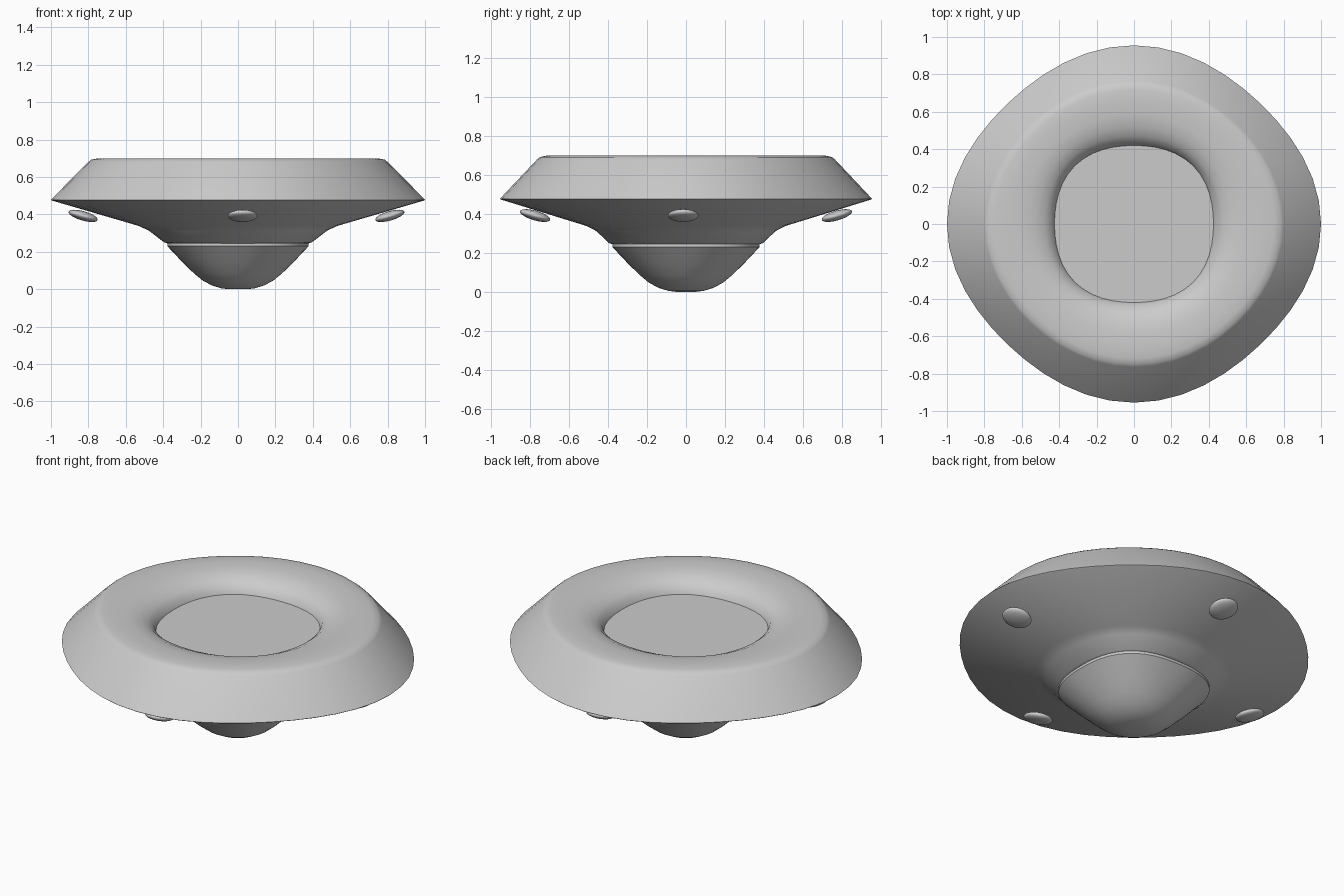
import bpy, bmesh, math
from mathutils import Matrix

if "Cube" in bpy.data.objects:
    bpy.data.objects.remove(bpy.data.objects["Cube"])

SEG = 48


def loft(name, rings, angle=35):
    """Closed shell through rings (x radius, y radius, z, squareness);
    squareness > 0 pulls the diagonals in, < 0 pushes them out."""
    bm = bmesh.new()
    loops = []
    for rx, ry, z, k in rings:
        loop = []
        for i in range(SEG):
            a = 2 * math.pi * i / SEG
            f = 1 - k * (1 - math.cos(4 * a)) / 2
            loop.append(bm.verts.new((rx * f * math.cos(a), ry * f * math.sin(a), z)))
        loops.append(loop)
    for lo, hi in zip(loops, loops[1:]):
        for i in range(SEG):
            j = (i + 1) % SEG
            bm.faces.new((lo[i], lo[j], hi[j], hi[i]))
    bm.faces.new(loops[0])
    bm.faces.new(loops[-1])
    return finish(name, bm, angle)


def finish(name, bm, angle):
    bmesh.ops.recalc_face_normals(bm, faces=bm.faces)
    mesh = bpy.data.meshes.new(name)
    bm.to_mesh(mesh)
    bm.free()
    ob = bpy.data.objects.new(name, mesh)
    bpy.context.collection.objects.link(ob)
    bpy.ops.object.select_all(action='DESELECT')
    ob.select_set(True)
    bpy.context.view_layer.objects.active = ob
    bpy.ops.object.shade_smooth_by_angle(angle=math.radians(angle))
    return ob


# Saucer hull: underside, sharp rim, rounded crest, sunken well with flat floor
loft("saucer_hull", [
    (0.37, 0.37, 0.243, -0.06),
    (0.395, 0.395, 0.25, -0.05),
    (0.475, 0.46, 0.312, -0.02),
    (0.53, 0.51, 0.338, 0.0),
    (0.995, 0.95, 0.474, 0.045),
    (1.0, 0.955, 0.478, 0.045),
    (0.993, 0.948, 0.486, 0.045),
    (0.80, 0.765, 0.68, 0.02),
    (0.785, 0.75, 0.692, 0.02),
    (0.75, 0.72, 0.699, 0.02),
    (0.68, 0.66, 0.70, 0.01),
    (0.60, 0.585, 0.698, 0.0),
    (0.53, 0.52, 0.687, -0.01),
    (0.475, 0.47, 0.665, -0.03),
    (0.44, 0.435, 0.637, -0.04),
    (0.425, 0.42, 0.605, -0.05),
])

# Belly dome hanging beneath the hull
loft("belly_dome", [
    (0.36, 0.36, 0.26, -0.08),
    (0.378, 0.378, 0.245, -0.08),
    (0.378, 0.378, 0.23, -0.08),
    (0.345, 0.345, 0.195, -0.07),
    (0.295, 0.295, 0.142, -0.05),
    (0.235, 0.235, 0.084, -0.03),
    (0.19, 0.19, 0.047, 0.0),
    (0.14, 0.14, 0.02, 0.0),
    (0.09, 0.09, 0.005, 0.0),
    (0.05, 0.05, 0.0, 0.0),
], 40)

# Four flattened lamps tilted along the underside
for side, x, y, turn in (("right", 0.812, -0.015, 0), ("back", 0.02, 0.775, 90),
                         ("left", -0.828, -0.015, 180), ("front", 0.025, -0.775, 270)):
    bm = bmesh.new()
    bmesh.ops.create_uvsphere(bm, u_segments=24, v_segments=12, radius=1)
    bm.transform(Matrix.Translation((x, y, 0.392))
                 @ Matrix.Rotation(math.radians(turn), 4, 'Z')
                 @ Matrix.Rotation(math.radians(-16), 4, 'Y')
                 @ Matrix.Diagonal((0.081, 0.079, 0.025, 1)))
    finish("lamp_" + side, bm, 60)
